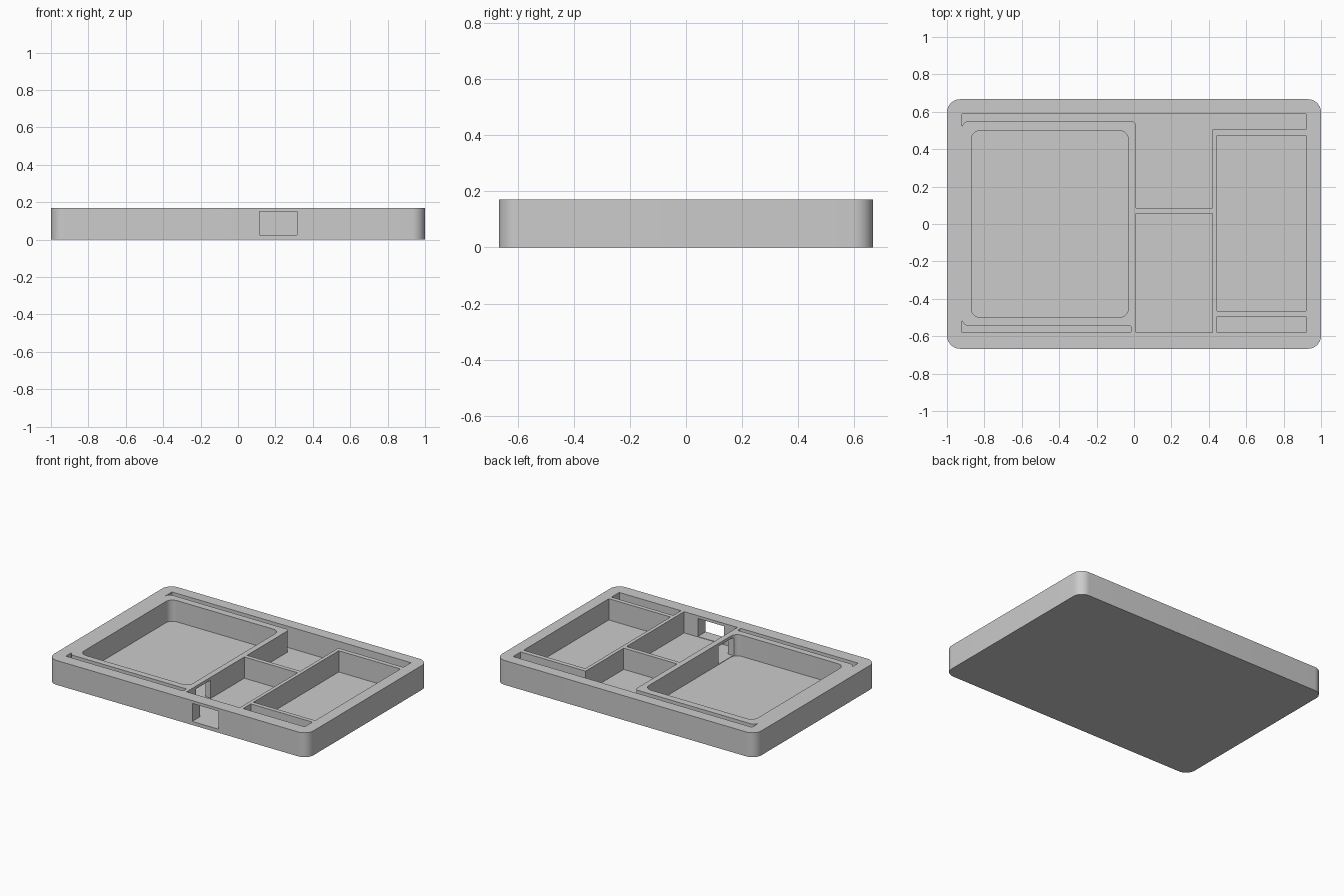
import bpy
import bmesh
from math import sin, cos, pi, radians
from mathutils import Vector

cube = bpy.data.objects.get("Cube")
if cube:
    bpy.data.objects.remove(cube, do_unlink=True)

HEIGHT, FLOOR = 0.17, 0.022
ABOVE = HEIGHT + 0.1

grey = bpy.data.materials.new("plain grey")
grey.use_nodes = True
grey.diffuse_color = (0.6, 0.6, 0.6, 1)
grey.node_tree.nodes["Principled BSDF"].inputs["Base Color"].default_value = (0.6, 0.6, 0.6, 1)


def outline(corners, steps=10):
    """Polygon points; each corner is (x, y, fillet radius)."""
    points = []
    for i, (x, y, r) in enumerate(corners):
        p = Vector((x, y))
        if r == 0:
            points.append(p)
            continue
        to_prev = (Vector(corners[i - 1][:2]) - p).normalized()
        to_next = (Vector(corners[(i + 1) % len(corners)][:2]) - p).normalized()
        for s in range(steps + 1):
            t = s / steps * pi / 2
            points.append(p + to_prev * r * (1 - sin(t)) + to_next * r * (1 - cos(t)))
    return points


def rect(x0, x1, y0, y1, r=0):
    return [(x0, y0, r), (x1, y0, r), (x1, y1, r), (x0, y1, r)]


def prism(name, corners, z0, z1):
    bm = bmesh.new()
    base = bm.faces.new([bm.verts.new((p.x, p.y, z0)) for p in outline(corners)])
    grown = bmesh.ops.extrude_face_region(bm, geom=[base])["geom"]
    top = [v for v in grown if isinstance(v, bmesh.types.BMVert)]
    bmesh.ops.translate(bm, verts=top, vec=(0, 0, z1 - z0))
    bmesh.ops.recalc_face_normals(bm, faces=bm.faces)
    mesh = bpy.data.meshes.new(name)
    bm.to_mesh(mesh)
    bm.free()
    mesh.materials.append(grey)
    obj = bpy.data.objects.new(name, mesh)
    bpy.context.collection.objects.link(obj)
    return obj


# Solid rounded block
tray = prism("tray", rect(-1, 1, -0.667, 0.667, 0.07), 0, HEIGHT)

# Compartments sunk from the top
pockets = {
    "large_pocket": rect(-0.87, -0.03, -0.5, 0.5, 0.05),
    "middle_pocket": rect(0.01, 0.42, -0.58, 0.055),
    "right_pocket": rect(0.445, 0.92, -0.465, 0.473),
    "front_right_slot": rect(0.445, 0.92, -0.58, -0.495),
    "front_left_slot": [(-0.92, -0.58, 0), (-0.015, -0.58, 0.008),
                        (-0.015, -0.545, 0.008), (-0.918, -0.545, 0.035),
                        (-0.92, -0.505, 0)],
    "back_pocket": [(-0.92, 0.588, 0), (-0.92, 0.505, 0), (-0.918, 0.55, 0.035),
                    (0.01, 0.55, 0.025), (0.01, 0.085, 0), (0.42, 0.085, 0),
                    (0.42, 0.505, 0), (0.92, 0.505, 0), (0.92, 0.588, 0)],
}
cutters = [prism(n + "_cutter", c, FLOOR, ABOVE) for n, c in pockets.items()]

# Openings through the front wall and the inner partition
openings = {
    "front_window": rect(0.115, 0.315, -0.75, -0.5),
    "partition_window": rect(-0.1, 0.1, -0.475, -0.315),
}
cutters += [prism(n + "_cutter", c, 0.025, 0.15) for n, c in openings.items()]

bpy.ops.object.select_all(action='DESELECT')
bpy.context.view_layer.objects.active = tray
tray.select_set(True)
for cutter in cutters:
    cutter.hide_render = True
    cut = tray.modifiers.new("cut", 'BOOLEAN')
    cut.operation = 'DIFFERENCE'
    cut.solver = 'EXACT'
    cut.object = cutter
    bpy.ops.object.modifier_apply(modifier=cut.name)
    bpy.data.objects.remove(cutter, do_unlink=True)

bpy.ops.object.shade_smooth_by_angle(angle=radians(30))
